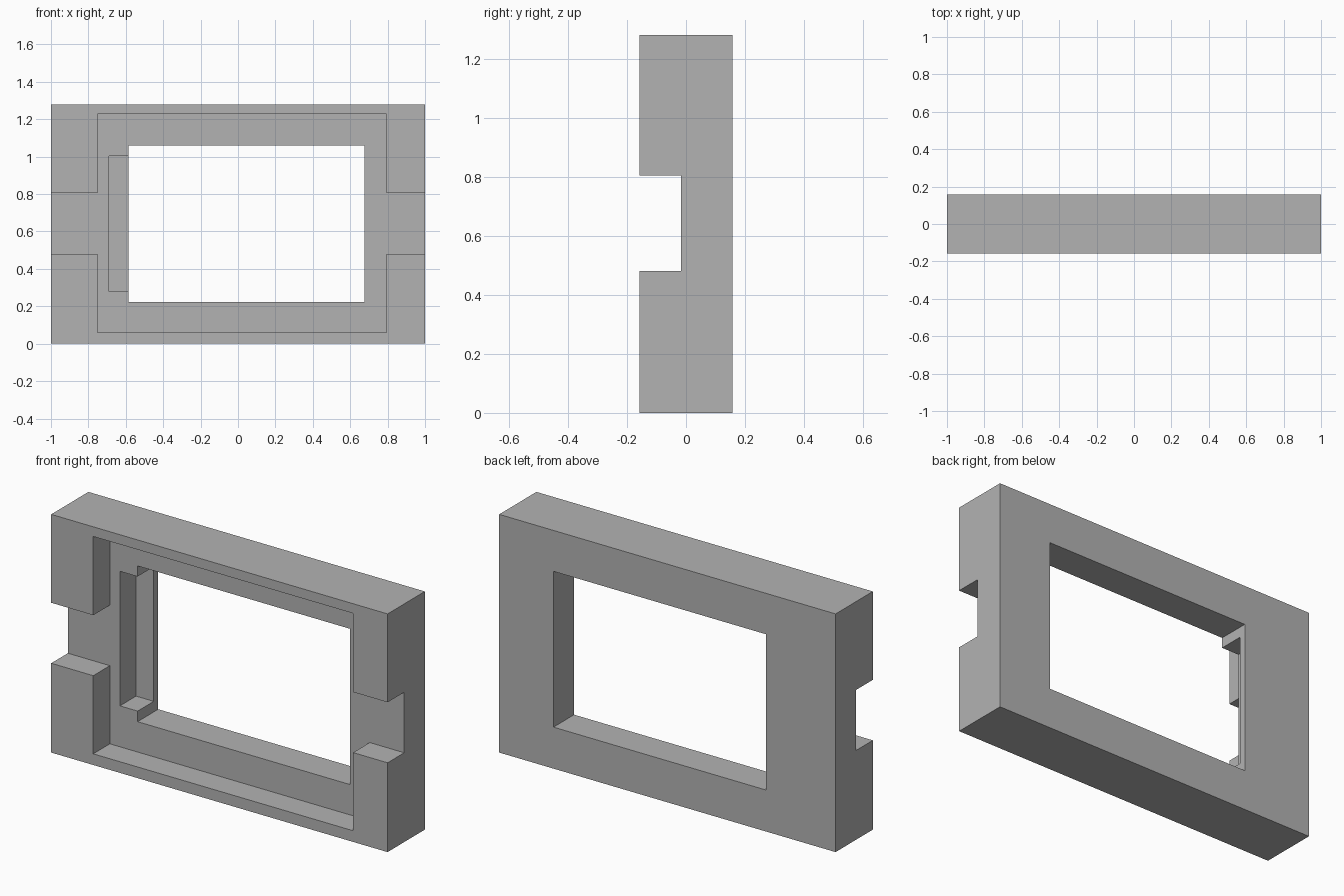
import bpy
import bmesh

cube = bpy.data.objects.get("Cube")
if cube:
    bpy.data.objects.remove(cube, do_unlink=True)

grey = bpy.data.materials.new("plain grey")
grey.use_nodes = True
colour = (0.45, 0.45, 0.45, 1)
grey.diffuse_color = colour
grey.node_tree.nodes["Principled BSDF"].inputs["Base Color"].default_value = colour


def extrude_profile(name, outline, y0, y1):
    """Solid made from an (x, z) outline, running from y0 to y1."""
    bm = bmesh.new()
    face = bm.faces.new([bm.verts.new((x, y0, z)) for x, z in outline])
    made = bmesh.ops.extrude_face_region(bm, geom=[face])["geom"]
    moved = [g for g in made if isinstance(g, bmesh.types.BMVert)]
    bmesh.ops.translate(bm, verts=moved, vec=(0, y1 - y0, 0))
    bmesh.ops.recalc_face_normals(bm, faces=bm.faces)
    mesh = bpy.data.meshes.new(name)
    bm.to_mesh(mesh)
    bm.free()
    mesh.materials.append(grey)
    obj = bpy.data.objects.new(name, mesh)
    bpy.context.collection.objects.link(obj)
    return obj


def rect(x0, x1, z0, z1):
    return [(x0, z0), (x1, z0), (x1, z1), (x0, z1)]


def cut(target, cutter):
    cutter.hide_render = True
    mod = target.modifiers.new(cutter.name, 'BOOLEAN')
    mod.operation = 'DIFFERENCE'
    mod.solver = 'EXACT'
    mod.object = cutter
    bpy.context.view_layer.objects.active = target
    bpy.ops.object.modifier_apply(modifier=mod.name)
    bpy.data.objects.remove(cutter, do_unlink=True)


half = 0.158        # half the frame thickness
floor = -0.017      # depth of the front pocket
ledge = 0.12        # depth of the side recess
out = 1.2           # cutter overshoot past the ends

frame = extrude_profile("display_frame", rect(-1, 1, 0, 1.28), -half, half)

# Front pocket with a notch running out through each end
left, right, low, high = -0.75, 0.795, 0.06, 1.228
n0, n1 = 0.48, 0.805
pocket = [(left, low), (right, low), (right, n0), (out, n0), (out, n1), (right, n1),
          (right, high), (left, high), (left, n1), (-out, n1), (-out, n0), (left, n0)]
cut(frame, extrude_profile("pocket_cutter", pocket, -0.5, floor))

# Window right through the frame
cut(frame, extrude_profile("window_cutter", rect(-0.585, 0.677, 0.223, 1.06), -0.5, 0.5))

# Deeper recess beside the window
cut(frame, extrude_profile("recess_cutter", rect(-0.69, -0.4, 0.28, 1.003), -0.5, ledge))
